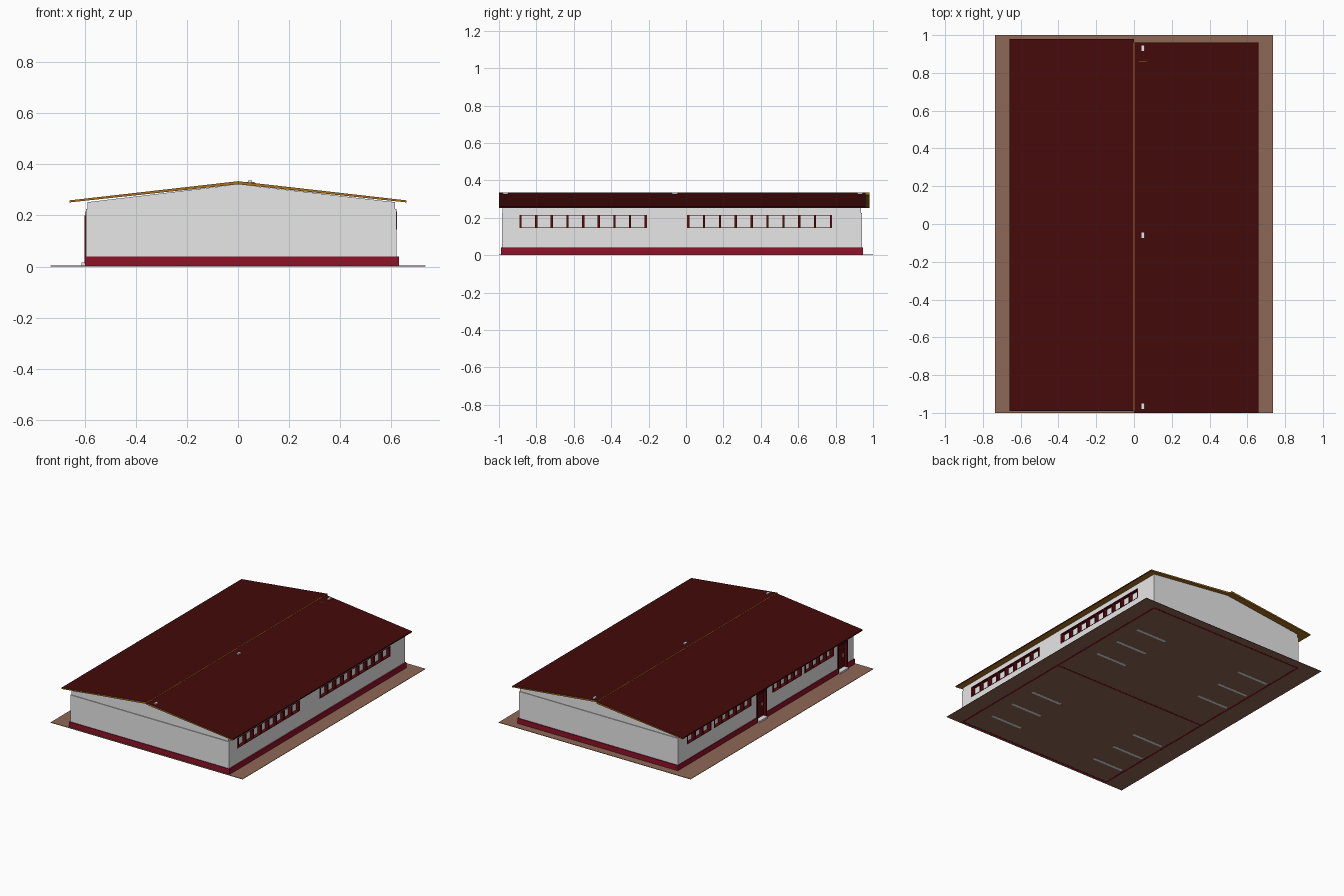
import bpy
from mathutils import Vector

if "Cube" in bpy.data.objects:
    bpy.data.objects.remove(bpy.data.objects["Cube"])


def material(name, rgb):
    m = bpy.data.materials.new(name)
    m.use_nodes = True
    m.diffuse_color = (*rgb, 1)
    m.node_tree.nodes["Principled BSDF"].inputs["Base Color"].default_value = (*rgb, 1)
    return m


WALL = material("pale grey wall", (0.8, 0.8, 0.8))
BASE = material("crimson plinth", (0.27, 0.006, 0.022))
ROOF = material("dark red roof", (0.06, 0.003, 0.003))
TIMBER = material("orange timber", (0.38, 0.16, 0.015))
FRAME = material("red joinery", (0.11, 0.003, 0.005))
EARTH = material("brown ground", (0.27, 0.14, 0.09))


def prism(name, profile, y0, y1, *mats):
    """Extrude an x-z profile along y."""
    n = len(profile)
    verts = [(x, y, z) for y in (y0, y1) for x, z in profile]
    faces = [list(range(n)), list(range(2 * n - 1, n - 1, -1))]
    faces += [(i, i + n, (i + 1) % n + n, (i + 1) % n) for i in range(n)]
    mesh = bpy.data.meshes.new(name)
    mesh.from_pydata(verts, [], faces)
    for m in mats:
        mesh.materials.append(m)
    ob = bpy.data.objects.new(name, mesh)
    bpy.context.collection.objects.link(ob)
    return ob


def box(name, x, y, z, mat):
    x0, x1 = sorted(x)
    return prism(name, [(x0, z[0]), (x1, z[0]), (x1, z[1]), (x0, z[1])], *sorted(y), mat)


def cut(target, cutter):
    mod = target.modifiers.new("opening", "BOOLEAN")
    mod.operation = "DIFFERENCE"
    mod.solver = "EXACT"
    mod.object = cutter
    bpy.context.view_layer.objects.active = target
    bpy.ops.object.modifier_apply(modifier=mod.name)


# Ground sheet and wall footings visible from beneath
box("ground", (-0.735, 0.735), (-1, 1), (0.001, 0.004), EARTH)
for y in (-0.98, -0.03, 0.935):
    box("footing_cross", (-0.59, 0.62), (y - 0.006, y + 0.006), (0, 0.002), BASE)
for x in (-0.59, 0.615):
    box("footing_long", (x - 0.006, x + 0.006), (-0.98, 0.935), (0, 0.002), BASE)
for y in (-0.8, -0.6, -0.4, 0.25, 0.45, 0.65):
    for x in (-0.45, 0.4):
        box("footing_partition", (x - 0.12, x + 0.12), (y - 0.01, y + 0.01), (0, 0.002), WALL)

# Plinth, walls and slightly inset gables
LEFT, RIGHT = 0.62, -0.595
plinth = box("plinth", (-0.6, 0.63), (-0.99, 0.946), (0.002, 0.04), BASE)
walls = box("walls", (RIGHT, LEFT), (-0.985, 0.94), (0.03, 0.225), WALL)
prism("gables", [(RIGHT + 0.005, 0.22), (LEFT - 0.005, 0.22), (LEFT - 0.005, 0.252),
                 (0, 0.322), (RIGHT + 0.005, 0.252)], -0.98, 0.935, WALL)

# Roof halves: red on top and at the eaves, timber elsewhere
for name, s, y0, y1 in (("roof_right", -1, -0.99, 0.98), ("roof_left", 1, -1, 0.96)):
    slab = prism(name, [(0, 0.334), (s * 0.66, 0.259), (s * 0.66, 0.251), (0, 0.322)],
                 y0, y1, ROOF, TIMBER)
    slab.data.validate()
    for p in slab.data.polygons:
        mid = p.center
        upper = abs(p.normal.z) > 0.5 and mid.z > 0.292
        eave = abs(mid.x) > 0.65
        p.material_index = 0 if upper or eave else 1
box("ridge_strip", (-0.002, 0.002), (-0.99, 0.96), (0.325, 0.335), TIMBER)
for y in (-0.965, -0.06, 0.93):
    box("roof_vent", (0.04, 0.055), (y - 0.014, y + 0.014), (0.322, 0.336), WALL)
box("roof_batten", (0.003, 0.065), (0.858, 0.861), (0.325, 0.331), TIMBER)

# Window bands: recess, sill, head and dividers
Z0, Z1 = 0.145, 0.215


def window_band(face, s, y0, y1, panes):
    cutter = box("cutter", (face - s * 0.022, face + s * 0.05), (y0, y1), (Z0, Z1), WALL)
    cut(walls, cutter)
    bpy.data.objects.remove(cutter)
    depth = (face - s * 0.022, face + s * 0.002)
    for z in (Z0, Z1 - 0.003):
        box("window_rail", depth, (y0, y1), (z, z + 0.003), FRAME)
    for i in range(panes + 1):
        y = y0 + (y1 - y0) * i / panes
        box("window_divider", depth, (y - 0.006, y + 0.006), (Z0, Z1), FRAME)


for y0, y1, n in ((-0.885, -0.215, 8), (0.012, 0.775, 9)):
    window_band(LEFT, 1, y0, y1, n)
for y0, y1, n in ((0.58, 0.835, 3), (0.14, 0.54, 5), (-0.41, -0.105, 4), (-0.76, -0.455, 4)):
    window_band(RIGHT, -1, y0, y1, n)

# Doors on the right side with frame, leaf and step
for y in (0.025, -0.86):
    cutter = box("cutter", (-0.7, RIGHT + 0.025), (y - 0.055, y + 0.055), (0.012, 0.2), WALL)
    cut(walls, cutter)
    cut(plinth, cutter)
    bpy.data.objects.remove(cutter)
    box("door_leaf", (RIGHT + 0.015, RIGHT + 0.024), (y - 0.055, y + 0.055), (0.012, 0.2), FRAME)
    for side in (-1, 1):
        box("door_jamb", (RIGHT - 0.006, RIGHT + 0.02),
            (y + side * 0.055, y + side * 0.043), (0.012, 0.2), FRAME)
    box("door_head", (RIGHT - 0.006, RIGHT + 0.02), (y - 0.055, y + 0.055), (0.19, 0.2), FRAME)
    box("door_handle", (RIGHT + 0.008, RIGHT + 0.016), (y - 0.03, y - 0.024), (0.09, 0.11), WALL)
    box("door_step", (-0.612, RIGHT + 0.024), (y - 0.045, y + 0.045), (0.004, 0.016), WALL)

# Consistent outward normals
import bmesh
for ob in bpy.context.collection.objects:
    if ob.type == "MESH":
        bm = bmesh.new()
        bm.from_mesh(ob.data)
        bmesh.ops.recalc_face_normals(bm, faces=bm.faces)
        bm.to_mesh(ob.data)
        bm.free()
